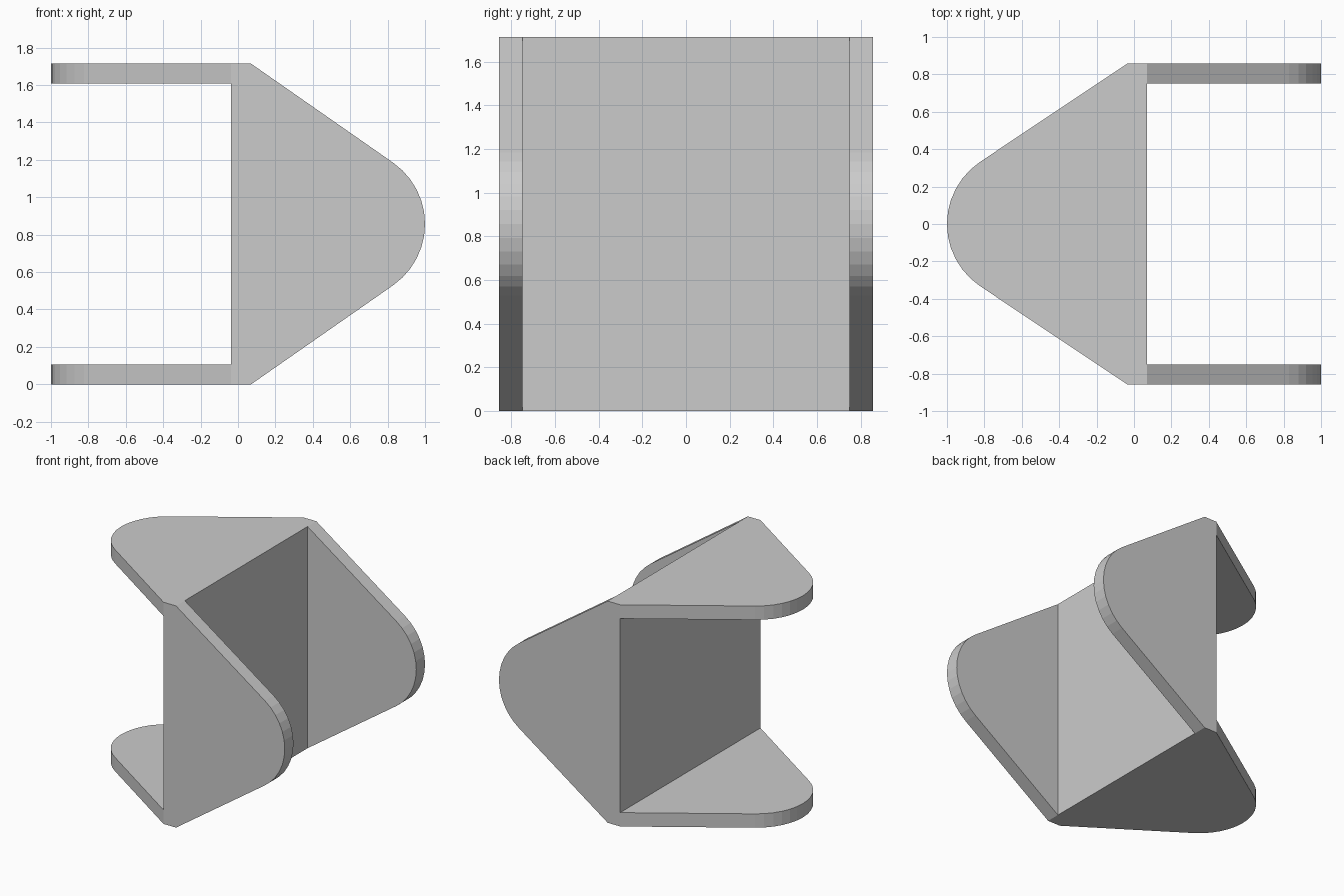
import bpy, bmesh, math

if "Cube" in bpy.data.objects:
    bpy.data.objects.remove(bpy.data.objects["Cube"])

T = 0.107            # plate thickness
H = 0.857            # half width = half height
X0, X1 = -0.037, 0.07  # web plate faces
R, C = 0.4, 0.6      # ear tip radius and centre distance
SEG = 12             # facets on each ear tip


def ear_profile(start):
    """Tapered ear outline (u outwards, v across) with a rounded tip."""
    du = start - C
    a = math.atan2(H, du) - math.acos(R / math.hypot(du, H))
    arc = [(C + R * math.cos(t), R * math.sin(t))
           for t in (-a + 2 * a * i / SEG for i in range(SEG + 1))]
    return [(start, -H)] + arc + [(start, H)]


def prism(name, points, offset):
    """Extrude a closed planar outline into a solid object."""
    bm = bmesh.new()
    face = bm.faces.new([bm.verts.new(p) for p in points])
    ext = bmesh.ops.extrude_face_region(bm, geom=[face])
    verts = [g for g in ext["geom"] if isinstance(g, bmesh.types.BMVert)]
    bmesh.ops.translate(bm, verts=verts, vec=offset)
    bmesh.ops.recalc_face_normals(bm, faces=bm.faces)
    me = bpy.data.meshes.new(name)
    bm.to_mesh(me)
    bm.free()
    ob = bpy.data.objects.new(name, me)
    bpy.context.collection.objects.link(ob)
    return ob


# Central web plate
bracket = prism("double_clevis_bracket",
                [(X0, -H, 0), (X0, H, 0), (X0, H, 2 * H), (X0, -H, 2 * H)],
                (X1 - X0, 0, 0))

ears = []
# Upright ears pointing to +x, front and back
for name, y in (("front_ear", -H), ("back_ear", H - T)):
    ears.append(prism(name, [(u, y, v + H) for u, v in ear_profile(X1)], (0, T, 0)))
# Flat ears pointing to -x, bottom and top
for name, z in (("bottom_ear", 0), ("top_ear", 2 * H - T)):
    ears.append(prism(name, [(-u, v, z) for u, v in ear_profile(-X0)], (0, 0, T)))

# Fuse the ears into the web as one solid
bpy.context.view_layer.objects.active = bracket
for ear in ears:
    mod = bracket.modifiers.new("fuse", "BOOLEAN")
    mod.operation, mod.solver, mod.object = "UNION", "EXACT", ear
    bpy.ops.object.modifier_apply(modifier=mod.name)
    bpy.data.objects.remove(ear)
